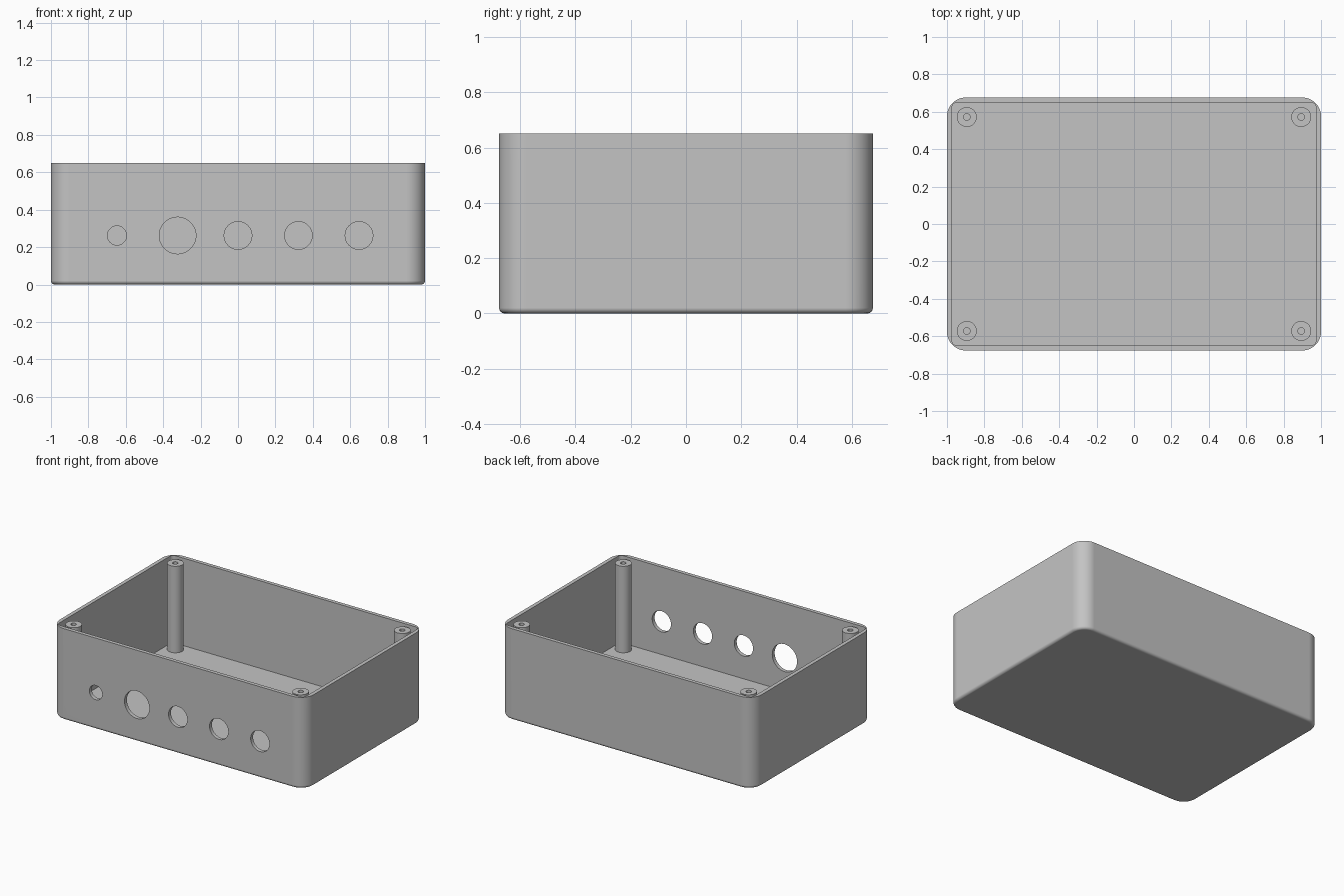
import bpy, bmesh, math
from mathutils import Matrix, Vector

cube = bpy.data.objects.get("Cube")
if cube:
    bpy.data.objects.remove(cube, do_unlink=True)

HX, HY, HEIGHT = 1.0, 0.676, 0.65
WALL = 0.027
POST_X, POST_Y, POST_TOP = 0.894, 0.572, 0.643

grey = bpy.data.materials.new("grey plastic")
grey.use_nodes = True
colour = (0.55, 0.55, 0.55, 1)
grey.diffuse_color = colour
grey.node_tree.nodes["Principled BSDF"].inputs["Base Color"].default_value = colour


def make_object(name, bm):
    bmesh.ops.recalc_face_normals(bm, faces=bm.faces)
    mesh = bpy.data.meshes.new(name)
    bm.to_mesh(mesh)
    bm.free()
    mesh.materials.append(grey)
    obj = bpy.data.objects.new(name, mesh)
    bpy.context.collection.objects.link(obj)
    return obj


def select(obj):
    bpy.ops.object.select_all(action='DESELECT')
    obj.select_set(True)
    bpy.context.view_layer.objects.active = obj


def rounded_box(name, hx, hy, z0, z1, radius, segments, fillet=0):
    """Box with rounded upright edges and an optional fillet under the base."""
    bm = bmesh.new()
    size = Matrix.Diagonal((2 * hx, 2 * hy, z1 - z0, 1))
    bmesh.ops.create_cube(bm, size=1, matrix=Matrix.Translation((0, 0, (z0 + z1) / 2)) @ size)
    upright = [e for e in bm.edges if abs(e.verts[0].co.z - e.verts[1].co.z) > 0.1]
    bmesh.ops.bevel(bm, geom=upright, offset=radius, segments=segments,
                    profile=0.5, affect='EDGES')
    if fillet:
        base = [e for e in bm.edges if all(abs(v.co.z - z0) < 1e-4 for v in e.verts)]
        bmesh.ops.bevel(bm, geom=base, offset=fillet, segments=4,
                        profile=0.5, affect='EDGES')
    return make_object(name, bm)


def cut(target, cutter):
    mod = target.modifiers.new("cut", 'BOOLEAN')
    mod.operation = 'DIFFERENCE'
    mod.solver = 'EXACT'
    mod.object = cutter
    select(target)
    bpy.ops.object.modifier_apply(modifier=mod.name)
    bpy.data.objects.remove(cutter, do_unlink=True)


def smooth(obj):
    select(obj)
    bpy.ops.object.shade_smooth_by_angle(angle=math.radians(30))
    mod = obj.modifiers.new("even shading", 'WEIGHTED_NORMAL')
    mod.keep_sharp = True


# Open enclosure shell
shell = rounded_box("enclosure_shell", HX, HY, 0, HEIGHT, 0.1, 12, 0.02)
cut(shell, rounded_box("cavity_cutter", HX - WALL, HY - WALL, WALL, HEIGHT + 0.2, 0.025, 4))

# Round openings through the front wall
for x, radius in ((-0.647, 0.051), (-0.323, 0.098), (0, 0.074), (0.323, 0.074), (0.647, 0.074)):
    bm = bmesh.new()
    place = Matrix.Translation((x, -HY, 0.262)) @ Matrix.Rotation(math.pi / 2, 4, 'X')
    bmesh.ops.create_cone(bm, cap_ends=True, segments=48, radius1=radius, radius2=radius,
                          depth=0.2, matrix=place)
    cut(shell, make_object("hole_cutter", bm))
smooth(shell)


# Corner screw posts, turned from one profile with a blind screw hole
def screw_post(name, x, y):
    profile = ((0, 0.4), (0.018, 0.4), (0.018, POST_TOP), (0.053, POST_TOP),
               (0.053, 0.02), (0, 0.02))
    bm = bmesh.new()
    verts = [bm.verts.new((r, 0, z)) for r, z in profile]
    edges = [bm.edges.new(pair) for pair in zip(verts, verts[1:])]
    bmesh.ops.spin(bm, geom=verts + edges, cent=(0, 0, 0), axis=(0, 0, 1),
                   angle=math.tau, steps=40)
    bmesh.ops.remove_doubles(bm, verts=bm.verts, dist=1e-4)
    bmesh.ops.translate(bm, verts=bm.verts, vec=Vector((x, y, 0)))
    smooth(make_object(name, bm))


for end, sy in (("front", -1), ("back", 1)):
    for side, sx in (("right", -1), ("left", 1)):
        screw_post(f"{end}_{side}_screw_post", sx * POST_X, sy * POST_Y)
